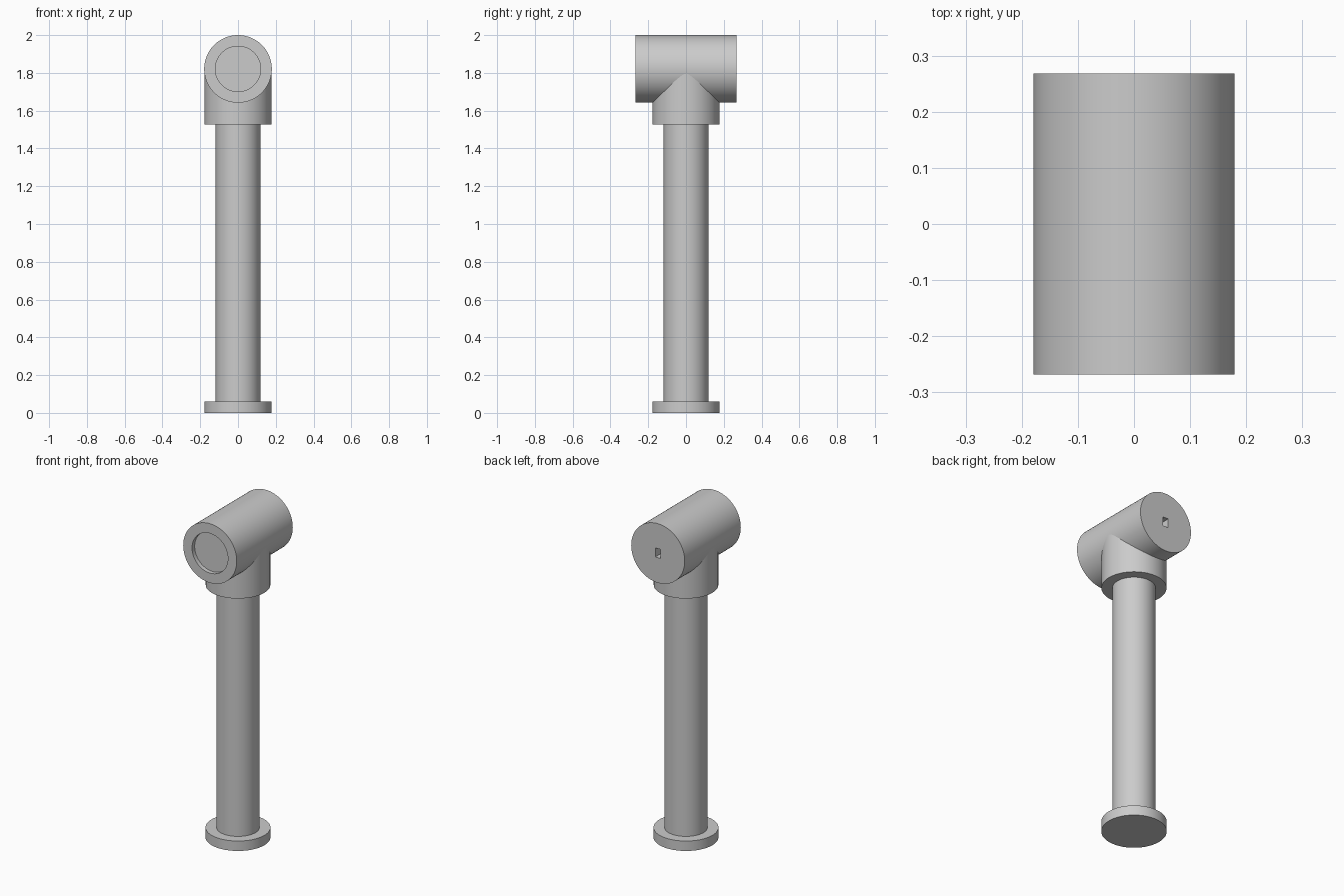
import bpy
import bmesh
import math
from mathutils import Matrix

SEGMENTS = 96
HEAD_RADIUS = 0.179
HEAD_HALF = 0.268
HEAD_Z = 2 - HEAD_RADIUS

cube = bpy.data.objects.get("Cube")
if cube:
    bpy.data.objects.remove(cube, do_unlink=True)

grey = bpy.data.materials.new("plain grey")
grey.use_nodes = True
colour = (0.6, 0.6, 0.6, 1)
grey.diffuse_color = colour
grey.node_tree.nodes["Principled BSDF"].inputs["Base Color"].default_value = colour


def finish(bm, name):
    """Turn a bmesh into a named grey object."""
    bmesh.ops.recalc_face_normals(bm, faces=bm.faces)
    mesh = bpy.data.meshes.new(name)
    bm.to_mesh(mesh)
    bm.free()
    mesh.materials.append(grey)
    obj = bpy.data.objects.new(name, mesh)
    bpy.context.collection.objects.link(obj)
    return obj


def smooth(obj):
    bpy.ops.object.select_all(action="DESELECT")
    obj.select_set(True)
    bpy.context.view_layer.objects.active = obj
    bpy.ops.object.shade_smooth_by_angle(angle=math.radians(30))


def lathe(name, profile):
    """Closed solid of rings (radius, height) around z, capped at both ends."""
    bm = bmesh.new()
    rings = []
    for radius, z in profile:
        circle = bmesh.ops.create_circle(
            bm, segments=SEGMENTS, radius=radius,
            matrix=Matrix.Translation((0, 0, z)))
        rings.append(circle["verts"])
    for low, high in zip(rings, rings[1:]):
        for i in range(SEGMENTS):
            j = (i + 1) % SEGMENTS
            bm.faces.new((low[i], low[j], high[j], high[i]))
    bm.faces.new(rings[0])
    bm.faces.new(rings[-1])
    return finish(bm, name)


# Foot disc, column and collar below the head
smooth(lathe("foot_disc", [(0.178, 0), (0.178, 0.06)]))
smooth(lathe("column", [(0.118, 0.05), (0.118, 1.56)]))
smooth(lathe("collar", [(0.177, 1.527), (0.177, HEAD_Z)]))

# Horizontal head with a shallow round recess in its front end
head = lathe("head", [(HEAD_RADIUS, -HEAD_HALF), (HEAD_RADIUS, HEAD_HALF),
                      (0.12, HEAD_HALF), (0.12, HEAD_HALF - 0.025)])
head.data.transform(Matrix.Translation((0, 0, HEAD_Z))
                    @ Matrix.Rotation(math.radians(90), 4, "X"))

# Small rectangular slot in the back end
bm = bmesh.new()
bmesh.ops.create_cube(bm, size=1, matrix=Matrix.Translation((0, HEAD_HALF, HEAD_Z))
                      @ Matrix.Diagonal((0.036, 0.3, 0.055, 1)))
cutter = finish(bm, "slot_cutter")
cutter.hide_render = True
cut = head.modifiers.new("slot", "BOOLEAN")
cut.operation = "DIFFERENCE"
cut.solver = "EXACT"
cut.object = cutter
bpy.context.view_layer.objects.active = head
bpy.ops.object.modifier_apply(modifier=cut.name)
bpy.data.objects.remove(cutter, do_unlink=True)
smooth(head)
